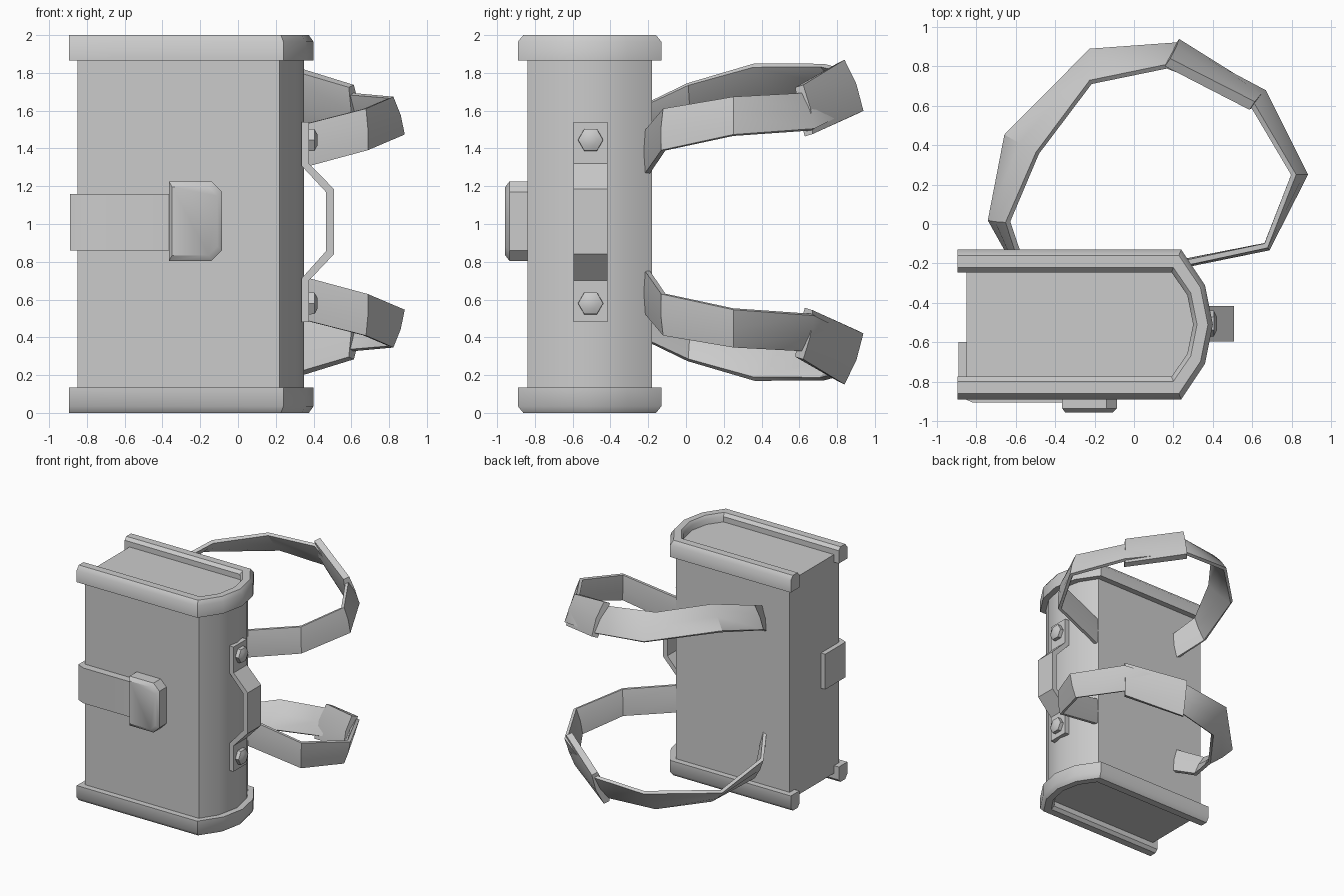
import bpy, bmesh, math
from mathutils import Vector

if "Cube" in bpy.data.objects:
    bpy.data.objects.remove(bpy.data.objects["Cube"])


def finish(name, bm, angle=35):
    bmesh.ops.recalc_face_normals(bm, faces=bm.faces)
    me = bpy.data.meshes.new(name)
    bm.to_mesh(me)
    bm.free()
    ob = bpy.data.objects.new(name, me)
    bpy.context.collection.objects.link(ob)
    bpy.ops.object.select_all(action='DESELECT')
    ob.select_set(True)
    bpy.context.view_layer.objects.active = ob
    bpy.ops.object.shade_smooth_by_angle(angle=math.radians(angle))
    return ob


def loft(name, rings, angle=35):
    bm = bmesh.new()
    vs = [[bm.verts.new(p) for p in r] for r in rings]
    n = len(vs[0])
    for a, b in zip(vs, vs[1:]):
        for i in range(n):
            j = (i + 1) % n
            bm.faces.new((a[i], a[j], b[j], b[i]))
    bm.faces.new(vs[0])
    bm.faces.new(vs[-1])
    return finish(name, bm, angle)


def band(name, nodes, thick, flip):
    """Strap through (top edge, bottom edge) pairs; flip mirrors it in z."""
    nodes = [(Vector(t), Vector(b)) for t, b in nodes]
    mids = [(t + b) / 2 for t, b in nodes]
    rings = []
    for i, (t, b) in enumerate(nodes):
        tangent = mids[min(i + 1, len(mids) - 1)] - mids[max(i - 1, 0)]
        n = tangent.cross(t - b).normalized() * thick / 2
        m = mids[i]
        ring = [t + n * .6, m + n, b + n * .6, b - n * .6, m - n, t - n * .6]
        rings.append([(p.x, p.y, 2.02 - p.z if flip else p.z) for p in ring])
    return loft(name, rings)


# Main body, U-shaped in plan
body = [(-.85, -.18), (.22, -.18), (.31, -.32), (.35, -.51), (.31, -.70), (.22, -.84), (-.85, -.84)]
loft("body", [[(x, y, z) for x, y in body] for z in (.07, 1.93)], 40)

# Rims around both ends
outer = [(-.895, -.13), (.24, -.13), (.36, -.31), (.40, -.51), (.36, -.71), (.24, -.89), (-.895, -.89)]
inner = [(-.895, -.245), (.19, -.245), (.27, -.36), (.30, -.51), (.27, -.66), (.19, -.775), (-.895, -.775)]
section = [(0, 0), (0, .11), (.2, .135), (.75, .135), (1, .10), (1, 0)]
for name, base, s in (("top_rim", 1.865, 1), ("bottom_rim", .135, -1)):
    loft(name, [[(i[0] + (o[0] - i[0]) * k, i[1] + (o[1] - i[1]) * k, base + s * z)
                 for k, z in section] for o, i in zip(outer, inner)], 40)

# Closure strap wrapping the left front corner
strap = [(-.30, -.905), (-.82, -.905), (-.89, -.875), (-.89, -.60), (-.84, -.60), (-.84, -.83), (-.30, -.83)]
loft("closure_strap", [[(x, y, z) for x, y in strap] for z in (.86, 1.16)])

# Buckle with chamfered right corners and a softened front
buckle = [(-.365, .805), (-.14, .805), (-.085, .86), (-.085, 1.17), (-.14, 1.225), (-.365, 1.225)]
cx, cz = -.25, 1.015
loft("buckle", [[(cx + (x - cx) * k, y, cz + (z - cz) * k) for x, z in buckle]
                for y, k in ((-.83, 1), (-.935, 1), (-.957, .86))])

# Carry handle on the right side
path = [(.375, 1.54), (.375, 1.32), (.508, 1.185), (.508, .84), (.375, .70), (.375, .48),
        (.335, .48), (.335, .71), (.465, .855), (.465, 1.17), (.335, 1.31), (.335, 1.54)]
loft("carry_handle", [[(x, y, z) for x, z in path] for y in (-.595, -.415)])

# Domed hexagonal bolts
for name, z in (("upper_bolt", 1.445), ("lower_bolt", .58)):
    loft(name, [[(x, -.505 + r * math.cos(a * math.pi / 3), z + r * math.sin(a * math.pi / 3))
                 for a in range(6)] for x, r in ((.36, .068), (.405, .066), (.42, .035))])

# Shoulder loops with sleeves, mirrored top to bottom
loop = [((.20, -.21, 1.49), (.20, -.21, 1.26)), ((.67, -.11, 1.61), (.68, -.12, 1.39)),
        ((.81, .25, 1.67), (.87, .25, 1.47)), ((.58, .64, 1.69), (.66, .67, 1.50)),
        ((.17, .80, 1.82), (.21, .91, 1.62)), ((-.22, .72, 1.84), (-.22, .88, 1.65)),
        ((-.49, .36, 1.84), (-.65, .45, 1.69)), ((-.64, .01, 1.74), (-.73, .02, 1.56)),
        ((-.57, -.20, 1.64), (-.61, -.19, 1.44))]
sleeve = [((.60, .60, 1.73), (.645, .65, 1.47)), ((.17, .82, 1.86), (.215, .92, 1.59))]
for side, flip in (("upper", False), ("lower", True)):
    band(side + "_shoulder_loop", loop, .045, flip)
    band(side + "_loop_sleeve", sleeve, .085, flip)
